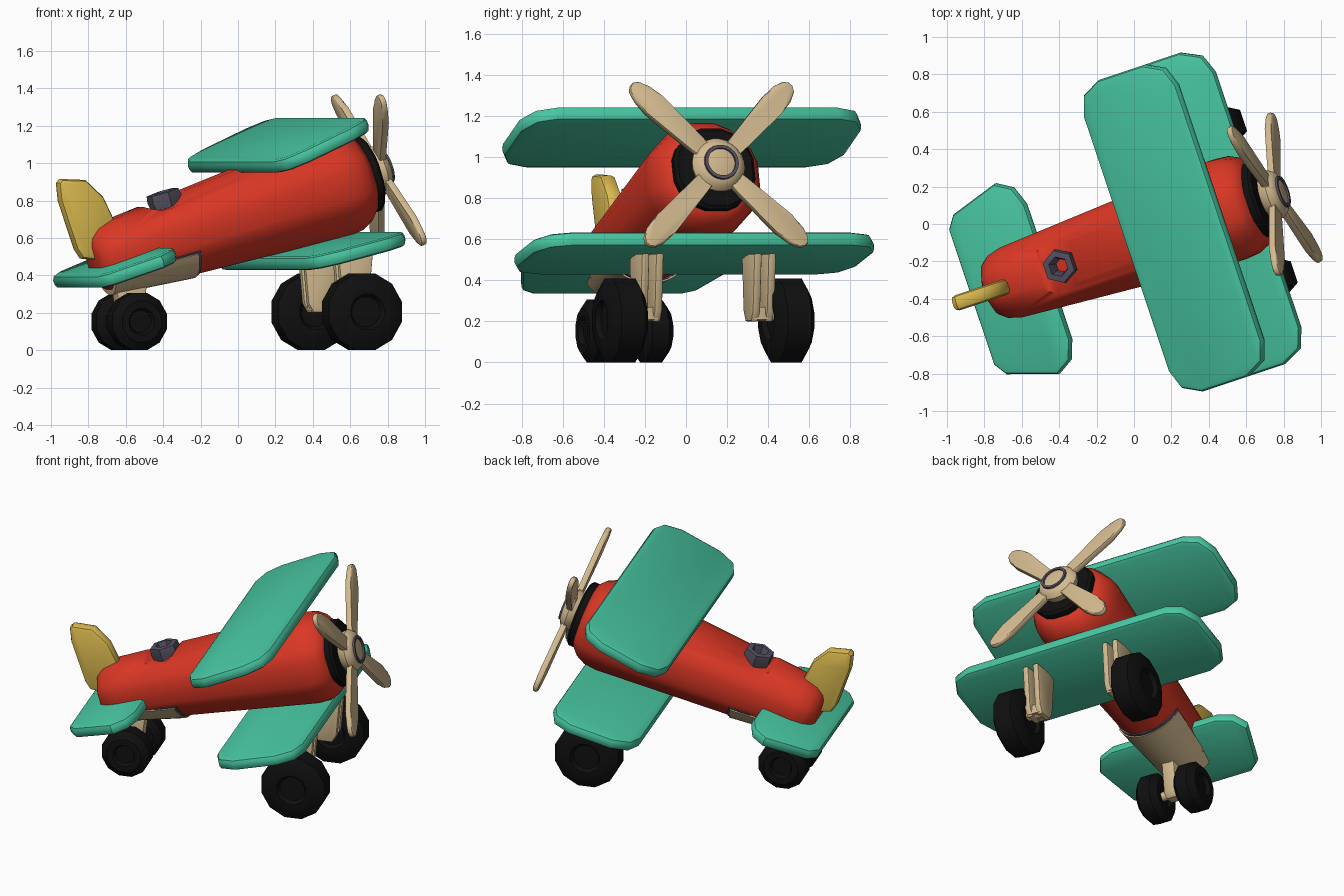
import bpy, bmesh, math
from mathutils import Matrix

if "Cube" in bpy.data.objects:
    bpy.data.objects.remove(bpy.data.objects["Cube"])

T = Matrix.Translation
def R(deg, ax): return Matrix.Rotation(math.radians(deg), 4, ax)

# Frames: YAW is heading-aligned and level, BODY also follows the nose-up axis
PITCH = 17.2
YAW = R(18.5, 'Z') @ T((0, -0.088, 0))
BODY = YAW @ T((0, 0, 0.7256)) @ R(-PITCH, 'Y')
UP = R(90, 'X')          # turns a flat outline upright: (x, y) -> (x, z)
ACROSS = R(90, 'Z')      # turns a lathe axis sideways

def mat(name, c):
    m = bpy.data.materials.new(name)
    m.diffuse_color = (*c, 1)
    m.use_nodes = True
    m.node_tree.nodes["Principled BSDF"].inputs["Base Color"].default_value = m.diffuse_color
    return m
RED = mat("red", (0.70, 0.038, 0.018))
TEAL = mat("teal", (0.065, 0.57, 0.36))
YELLOW = mat("yellow", (0.72, 0.50, 0.08))
TAN = mat("tan", (0.66, 0.50, 0.28))
BLACK = mat("black", (0.005, 0.005, 0.005))
GREY = mat("slate grey", (0.09, 0.08, 0.12))

def finish(name, bm, m, material, angle=40):
    bmesh.ops.recalc_face_normals(bm, faces=bm.faces)
    for f in bm.faces:
        f.smooth = True
    me = bpy.data.meshes.new(name)
    bm.to_mesh(me)
    bm.free()
    me.transform(m)
    me.set_sharp_from_angle(angle=math.radians(angle))
    me.materials.append(material)
    ob = bpy.data.objects.new(name, me)
    bpy.context.collection.objects.link(ob)
    return ob

def plate(name, pts, thick, m, material, bevel=0.02):
    """Extruded flat outline with rounded rims."""
    bm = bmesh.new()
    lo = [bm.verts.new((x, y, -thick / 2)) for x, y in pts]
    hi = [bm.verts.new((x, y, thick / 2)) for x, y in pts]
    bm.faces.new(lo)
    bm.faces.new(hi)
    n = len(pts)
    for i in range(n):
        j = (i + 1) % n
        bm.faces.new((lo[i], lo[j], hi[j], hi[i]))
    rims = [e for e in bm.edges if abs(e.verts[0].co.z - e.verts[1].co.z) < 1e-6]
    bmesh.ops.bevel(bm, geom=rims, offset=bevel, segments=2, profile=0.5, affect='EDGES')
    return finish(name, bm, m, material)

def ring_angles(n): return [(i + 0.5) * 360 / n for i in range(n)]

def lathe(name, prof, angles, m, material, closed=False, wrap=True, smooth=40):
    """Revolve (along, radius) points about x; closed makes a tube or shell."""
    bm = bmesh.new()
    rings = []
    for u, r in prof:
        rings.append([bm.verts.new((u, r * math.sin(math.radians(a)), r * math.cos(math.radians(a))))
                      for a in angles])
    n, k = len(angles), len(prof)
    for i in range(k if closed else k - 1):
        a, b = rings[i], rings[(i + 1) % k]
        for j in range(n if wrap else n - 1):
            q = (j + 1) % n
            bm.faces.new((a[j], a[q], b[q], b[j]))
    if not closed:
        bm.faces.new(rings[0])
        bm.faces.new(rings[-1])
    elif not wrap:
        bm.faces.new([r[0] for r in rings])
        bm.faces.new([r[-1] for r in rings])
    return finish(name, bm, m, material, smooth)

def mirrored(half):
    return half + [(x, -y) for x, y in reversed(half)]

# Fuselage: tapered octagon with softened corners
octa = [k * 45 + d for k in range(8) for d in (-15, 15)]
s = 1 / math.cos(math.radians(15))
prof = [(-0.885, 0.10), (-0.868, 0.14), (-0.82, 0.175), (-0.74, 0.196), (0.52, 0.280),
        (0.60, 0.272), (0.66, 0.245), (0.70, 0.205)]
body = lathe("fuselage", [(u, r * s) for u, r in prof], octa, BODY, RED, smooth=50)

# Cockpit scoop across the top
cutter = lathe("cockpit_cutter", [(-0.4, 0.165), (0.4, 0.165)], ring_angles(32),
               BODY @ T((-0.43, 0, 0.33)) @ ACROSS, RED)
cutter.hide_render = True
mod = body.modifiers.new("scoop", 'BOOLEAN')
mod.operation, mod.object, mod.solver = 'DIFFERENCE', cutter, 'EXACT'
bpy.context.view_layer.objects.active = body
bpy.ops.object.modifier_apply(modifier=mod.name)
bpy.data.objects.remove(cutter)
body.data.set_sharp_from_angle(angle=math.radians(50))

# Hexagonal peg in the cockpit
lathe("cockpit_peg", [(0.12, 0.035), (0.12, 0.078), (0.21, 0.096), (0.248, 0.09), (0.252, 0.055), (0.20, 0.04)],
      ring_angles(6), BODY @ T((-0.40, 0, 0)) @ R(-90, 'Y'), GREY, closed=True)

# Wings
wing = mirrored([(-0.29, 0.72), (-0.25, 0.825), (-0.14, 0.878), (0.14, 0.878), (0.25, 0.825), (0.29, 0.72)])
plate("upper_wing", wing, 0.075, YAW @ T((0.197, 0, 1.096)) @ R(-24.7, 'Y'), TEAL, 0.026)
plate("lower_wing", wing, 0.075, YAW @ T((0.390, 0, 0.531)) @ R(-14.3, 'Y'), TEAL, 0.026)

# Tailplane and fin
tail = mirrored([(-0.23, 0.38), (-0.18, 0.45), (0.10, 0.537), (0.19, 0.485), (0.23, 0.38)])
plate("tailplane", tail, 0.075, YAW @ T((-0.727, -0.008, 0.44)) @ R(-20, 'Y'), TEAL, 0.026)
fin = [(-1.055, 0.895), (-1.035, 0.915), (-0.90, 0.910), (-0.80, 0.82), (-0.735, 0.69),
       (-0.76, 0.55), (-0.84, 0.48), (-0.92, 0.49), (-0.955, 0.54), (-1.045, 0.80)]
plate("tail_fin", fin, 0.085, YAW @ T((0, -0.012, 0)) @ UP, YELLOW, 0.026)

# Nose ring and propeller
lathe("nose_ring", [(0.66, 0.20), (0.69, 0.212), (0.735, 0.212), (0.75, 0.195)], octa, BODY, BLACK)
c24 = ring_angles(24)
lathe("propeller_hub", [(0.74, 0.11), (0.775, 0.13), (0.80, 0.135), (0.83, 0.115), (0.845, 0.085)], c24, BODY, TAN)
lathe("hub_ring", [(0.83, 0.068), (0.83, 0.09), (0.855, 0.086), (0.855, 0.07)], c24, BODY, GREY, closed=True)
blade = mirrored([(0.05, 0.045), (0.15, 0.045), (0.43, 0.062), (0.51, 0.056), (0.56, 0.036), (0.578, 0.012)])
for i in range(4):
    plate("propeller_blade", blade, 0.036, BODY @ T((0.80, 0, 0)) @ R(45 + 90 * i, 'X') @ R(90, 'Y'), TAN, 0.012)

# Saddle under the tail, with a grey liner showing at its front edge
def saddle(name, u0, u1, r0, r1, half, material):
    arc = [180 - half + i * half / 6 for i in range(13)]
    lathe(name, [(u0, r0 - 0.05), (u0, r0), (u1, r1), (u1, r1 - 0.05)], arc, BODY, material,
          closed=True, wrap=False)
saddle("tail_saddle", -0.84, -0.37, 0.192, 0.243, 64, TAN)
saddle("saddle_liner", -0.50, -0.355, 0.224, 0.236, 66, GREY)

# Wheels
def wheel(name, r, w, m):
    h, R0 = w / 2, r / math.cos(math.pi / 12)
    side = [(h - 0.025, 0.40 * r), (h, 0.48 * r), (h, 0.74 * r), (h - 0.035, R0)]
    prof = [(-u, q) for u, q in side] + side[::-1]
    lathe(name, prof, ring_angles(12), m @ ACROSS, BLACK, smooth=35)

strut = [(-0.10, 0.53), (-0.075, 0.25), (-0.045, 0.20), (0.045, 0.20), (0.075, 0.25), (0.10, 0.53)]
for sgn in (-1, 1):
    wheel("front_wheel", 0.205, 0.19, YAW @ T((0.526, sgn * 0.427, 0.205)))
    wheel("tail_wheel", 0.153, 0.155, YAW @ T((-0.647, -0.012 + sgn * 0.137, 0.153)))
    # U-shaped bracket: two plates joined at the bottom
    for off in (0.252, 0.325):
        plate("front_strut", strut, 0.042, YAW @ T((0.52, sgn * off, 0)) @ UP, TAN, 0.012)
    foot = [(-0.055, 0.21), (-0.055, 0.27), (0.055, 0.27), (0.055, 0.21)]
    plate("strut_foot", foot, 0.09, YAW @ T((0.52, sgn * 0.288, 0)) @ UP, TAN, 0.006)

# Tail post and axle between the small wheels
post = [(-0.09, 0.36), (-0.06, 0.14), (-0.03, 0.11), (0.03, 0.11), (0.06, 0.14), (0.09, 0.36)]
plate("tail_post", post, 0.09, YAW @ T((-0.647, -0.012, 0)) @ UP, TAN, 0.012)
lathe("tail_axle", [(-0.14, 0.03), (0.14, 0.03)], ring_angles(12), YAW @ T((-0.647, -0.012, 0.153)) @ ACROSS, TAN)
for sgn in (-1, 1):
    lathe("front_axle", [(-0.07, 0.035), (0.07, 0.035)], ring_angles(12),
          YAW @ T((0.526, sgn * 0.32, 0.235)) @ ACROSS, TAN)
